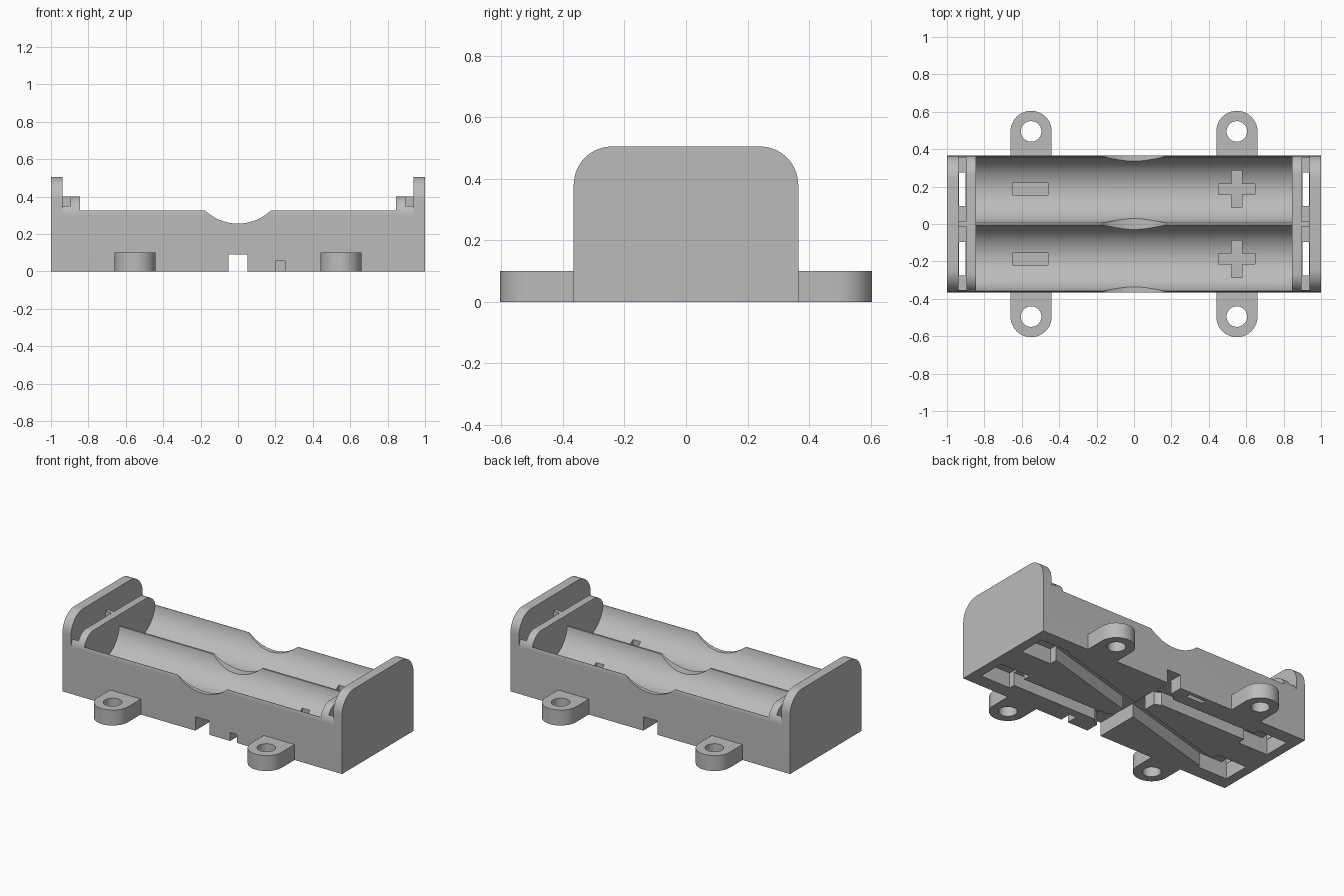
import bpy, bmesh, math
from mathutils import Vector

cube = bpy.data.objects.get("Cube")
if cube:
    bpy.data.objects.remove(cube, do_unlink=True)

grey = bpy.data.materials.new("plain grey plastic")
grey.use_nodes = True
grey.diffuse_color = (0.5, 0.5, 0.5, 1)
grey.node_tree.nodes["Principled BSDF"].inputs["Base Color"].default_value = (0.5, 0.5, 0.5, 1)

HALF_Y = 0.365      # half width of the tray
CELL_Y = 0.1825     # centre line of each cell
CELL_X = 0.845      # half length of a cell bay


def prism(name, outline, axis, lo, hi):
    """Extrude a 2D outline along x (outline y,z), y (outline x,z) or z (outline x,y)."""
    place = {"x": lambda a, b, t: (t, a, b),
             "y": lambda a, b, t: (a, t, b),
             "z": lambda a, b, t: (a, b, t)}[axis]
    bm = bmesh.new()
    face = bm.faces.new([bm.verts.new(place(a, b, lo)) for a, b in outline])
    new = bmesh.ops.extrude_face_region(bm, geom=[face])["geom"]
    shift = Vector(place(0, 0, hi - lo))
    bmesh.ops.translate(bm, vec=shift, verts=[v for v in new if isinstance(v, bmesh.types.BMVert)])
    bmesh.ops.recalc_face_normals(bm, faces=bm.faces)
    mesh = bpy.data.meshes.new(name)
    bm.to_mesh(mesh)
    bm.free()
    mesh.materials.append(grey)
    obj = bpy.data.objects.new(name, mesh)
    bpy.context.collection.objects.link(obj)
    return obj


def arc(cx, cy, r, start, end, n=16):
    angles = [math.radians(start + (end - start) * i / n) for i in range(n + 1)]
    return [(cx + r * math.cos(a), cy + r * math.sin(a)) for a in angles]


def circle(cx, cy, r, n=48):
    return arc(cx, cy, r, 0, 360, n)[:-1]


def rect(x0, x1, y0, y1):
    return [(x0, y0), (x1, y0), (x1, y1), (x0, y1)]


def arch(height, r):
    """Tray cross-section with rounded top corners."""
    return ([(-HALF_Y, 0), (HALF_Y, 0)] + arc(HALF_Y - r, height - r, r, 0, 90)
            + arc(r - HALF_Y, height - r, r, 90, 180))


def combine(target, tool, operation):
    mod = target.modifiers.new("shape", "BOOLEAN")
    mod.operation, mod.solver, mod.object = operation, "EXACT", tool
    bpy.context.view_layer.objects.active = target
    bpy.ops.object.modifier_apply(modifier=mod.name)
    bpy.data.objects.remove(tool, do_unlink=True)


def cut(outline, axis, lo, hi):
    combine(tray, prism("cutter", outline, axis, lo, hi), "DIFFERENCE")


# Tray body with tall end walls
tray = prism("battery_tray", arch(0.4, 0.1), "x", -0.96, 0.96)
for s in (-1, 1):
    lo, hi = sorted((s * 0.938, s))
    combine(tray, prism("end_wall", arch(0.505, 0.125), "x", lo, hi), "UNION")

# Open top, cell troughs and finger scoop
cut(rect(-CELL_X, CELL_X, 0.325, 0.6), "y", -0.5, 0.5)
for s in (-1, 1):
    cut(circle(s * CELL_Y, 0.345, 0.178, 96), "x", -CELL_X, CELL_X)
cut(circle(0, 0.509, 0.254, 96), "y", -0.5, 0.5)

# Polarity marks sunk into the trough floors
for s in (-1, 1):
    y = s * 0.187
    cut(rect(-0.65, -0.46, y - 0.032, y + 0.032), "z", 0.15, 0.3)
    w, r, cx = 0.028, 0.098, 0.55
    plus = [(cx - w, y - r), (cx + w, y - r), (cx + w, y - w), (cx + r, y - w),
            (cx + r, y + w), (cx + w, y + w), (cx + w, y + r), (cx - w, y + r),
            (cx - w, y + w), (cx - r, y + w), (cx - r, y - w), (cx - w, y - w)]
    cut(plus, "z", 0.15, 0.3)

# Contact slots, through slits and underside solder pockets
for sx in (-1, 1):
    for sy in (-1, 1):
        y0, y1 = sorted((sy * 0.013, sy * 0.352))
        x0, x1 = sorted((sx * 0.895, sx * 0.938))
        cut(rect(x0, x1, y0, y1), "z", 0.15, 0.6)
        y0, y1 = sorted((sy * 0.095, sy * 0.275))
        x0, x1 = sorted((sx * 0.9, sx * 0.935))
        cut(rect(x0, x1, y0, y1), "z", -0.1, 0.3)
        x0, x1 = sorted((sx * 0.72, sx * 0.937))
        cut(rect(x0, x1, y0, y1), "z", -0.1, 0.1)

# Underside wire channels: cross, diagonal, two straight runs with rounded bends
cut(rect(-0.05, 0.05, -0.5, 0.5), "z", -0.1, 0.09)
cut([(0.76, 0.16), (0.76, 0.27), (-0.76, -0.16), (-0.76, -0.27)], "z", -0.1, 0.088)
for s in (-1, 1):
    x0, x1 = sorted((0, s * 0.75))
    cut(rect(x0, x1, -s * 0.19 - 0.045, -s * 0.19 + 0.045), "z", -0.1, 0.086)
    cut(circle(s * 0.03, -s * 0.2, 0.08), "z", -0.1, 0.084)

# Small wire notch at the front and tie pit at the back
cut(rect(0.2, 0.25, -0.5, -0.29), "z", -0.1, 0.055)
cut(rect(-0.26, -0.14, 0.31, 0.34), "z", -0.1, 0.05)

# Four screw tabs
for sx in (-1, 1):
    for sy in (-1, 1):
        x, y, r = sx * 0.55, sy * 0.495, 0.11
        base = sy * (HALF_Y - 0.01)
        turn = 0 if sy > 0 else 180
        outline = arc(x, y, r, turn, turn + 180, 24) + [(x - sy * r, base), (x + sy * r, base)]
        tab = prism("screw_tab", outline, "z", 0, 0.1)
        combine(tab, prism("cutter", circle(x, y, 0.055), "z", -0.1, 0.2), "DIFFERENCE")
        combine(tray, tab, "UNION")

# Smooth curved areas, keep sharp edges
bpy.ops.object.select_all(action="DESELECT")
tray.select_set(True)
bpy.context.view_layer.objects.active = tray
bpy.ops.object.shade_smooth_by_angle(angle=math.radians(30))
